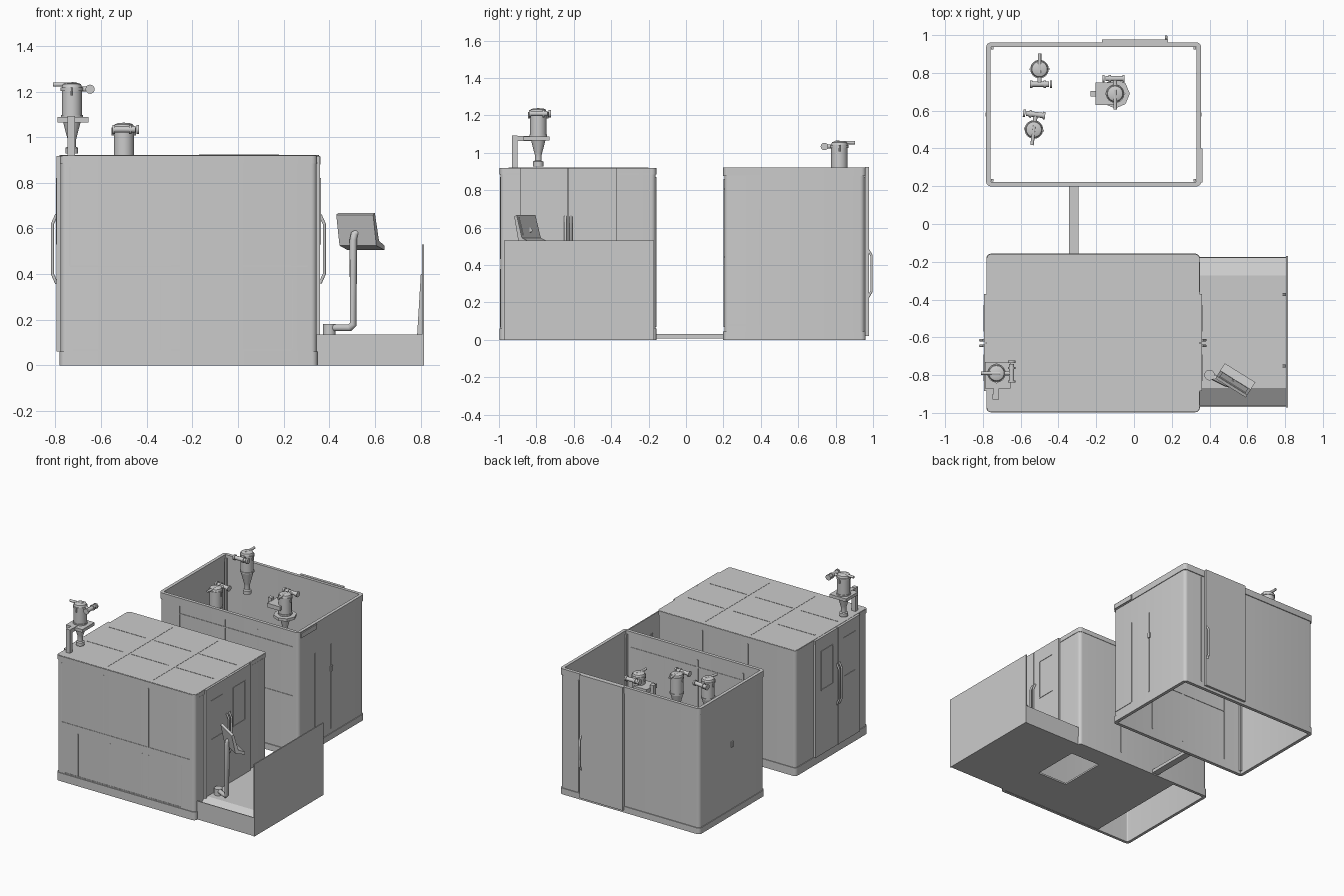
import bpy, bmesh, math
from mathutils import Vector, Matrix

if "Cube" in bpy.data.objects:
    bpy.data.objects.remove(bpy.data.objects["Cube"])


def add_mesh(name, verts, faces, smooth=False):
    me = bpy.data.meshes.new(name)
    me.from_pydata(verts, [], faces)
    bm = bmesh.new()
    bm.from_mesh(me)
    bmesh.ops.recalc_face_normals(bm, faces=bm.faces)
    bm.to_mesh(me)
    bm.free()
    ob = bpy.data.objects.new(name, me)
    bpy.context.collection.objects.link(ob)
    if smooth:
        bpy.ops.object.select_all(action='DESELECT')
        ob.select_set(True)
        bpy.context.view_layer.objects.active = ob
        bpy.ops.object.shade_smooth_by_angle(angle=math.radians(35))
    return ob


def prism(name, profile, place, a, b):
    """Extrude a 2D profile from a to b; place(u, v, t) gives the 3D point."""
    n = len(profile)
    verts = [place(u, v, t) for t in (a, b) for u, v in profile]
    faces = [list(range(n)), list(range(n, 2 * n))]
    faces += [[i, (i + 1) % n, n + (i + 1) % n, n + i] for i in range(n)]
    return add_mesh(name, verts, faces)


def box(name, x0, x1, y0, y1, z0, z1):
    return prism(name, [(x0, y0), (x1, y0), (x1, y1), (x0, y1)], lambda u, v, t: (u, v, t), z0, z1)


def rounded(x0, x1, y0, y1, r):
    pts = []
    for k, (cx, cy) in enumerate([(x1 - r, y1 - r), (x0 + r, y1 - r), (x0 + r, y0 + r), (x1 - r, y0 + r)]):
        for i in range(6):
            a = math.pi / 2 * (k + i / 5)
            pts.append((cx + r * math.cos(a), cy + r * math.sin(a)))
    return pts


def shell(name, x0, x1, y0, y1, z0, z1, t, r=0.025, roof=0):
    """Rounded hollow cabinet, open below; roof is its thickness or 0 for open."""
    out, inn = rounded(x0, x1, y0, y1, r), rounded(x0 + t, x1 - t, y0 + t, y1 - t, max(r - t, 0.004))
    n = len(out)
    verts = [(x, y, z0) for x, y in out] + [(x, y, z1) for x, y in out]
    verts += [(x, y, z1 - roof) for x, y in inn] + [(x, y, z0) for x, y in inn]
    faces = []
    for band in range(4):
        if roof and band == 1:
            continue
        a, b = band * n, (band + 1) % 4 * n
        faces += [[a + i, a + (i + 1) % n, b + (i + 1) % n, b + i] for i in range(n)]
    if roof:
        faces += [list(range(n, 2 * n)), list(range(2 * n, 3 * n))]
    return add_mesh(name, verts, faces, True)


def lathe(name, profile, mat, seg=28):
    verts, faces, n = [], [], len(profile)
    for i in range(seg):
        a = 2 * math.pi * i / seg
        verts += [mat @ Vector((r * math.cos(a), r * math.sin(a), z)) for r, z in profile]
        j = (i + 1) % seg
        faces += [[i * n + k, j * n + k, j * n + k + 1, i * n + k + 1] for k in range(n - 1)]
    faces += [[i * n for i in range(seg)], [i * n + n - 1 for i in range(seg)]]
    return add_mesh(name, verts, faces, True)


def rod(name, p, q, r, seg=20):
    p, q = Vector(p), Vector(q)
    mat = Matrix.Translation(p) @ (q - p).to_track_quat('Z', 'Y').to_matrix().to_4x4()
    return lathe(name, [(r, 0), (r, (q - p).length)], mat, seg)


def tube(name, pts, r):
    cu = bpy.data.curves.new(name, 'CURVE')
    cu.dimensions, cu.bevel_depth, cu.bevel_resolution, cu.use_fill_caps = '3D', r, 3, True
    sp = cu.splines.new('POLY')
    sp.points.add(len(pts) - 1)
    for s, p in zip(sp.points, pts):
        s.co = (*p, 1)
    ob = bpy.data.objects.new(name, cu)
    bpy.context.collection.objects.link(ob)


def frame_x(name, x0, x1, y0, y1, z0, z1, w=0.006):
    for i, (a, b, c, d) in enumerate([(y0, y1, z0, z0 + w), (y0, y1, z1 - w, z1), (y0, y0 + w, z0, z1), (y1 - w, y1, z0, z1)]):
        box(f"{name}_{i}", x0, x1, a, b, c, d)


# Front cabinet: closed roof, open underside
shell("front_cabinet", -0.777, 0.345, -0.992, -0.162, 0, 0.92, 0.016, roof=0.014)
shell("front_skirt", -0.782, 0.349, -0.997, -0.157, 0, 0.06, 0.02)
shell("front_top_rim", -0.78, 0.347, -0.996, -0.159, 0.885, 0.918, 0.02)

# Panel seams of the front face and roof
yf = (-0.995, -0.985)
for i, x in enumerate((-0.737, -0.397, -0.033)):
    box(f"upper_seam_{i}", x - 0.003, x + 0.003, *yf, 0.435, 0.87)
for i, x in enumerate((-0.605, -0.34, -0.08, -0.03, 0.237)):
    box(f"lower_seam_{i}", x - 0.003, x + 0.003, *yf, 0.07, 0.38)
box("middle_seam", -0.737, 0.305, *yf, 0.432, 0.438)
box("bottom_seam", -0.72, 0.237, *yf, 0.066, 0.07)
for j, y in enumerate((-0.44, -0.705)):
    for i, x in enumerate((-0.74, -0.37, -0.005)):
        box(f"roof_seam_{j}_{i}", x, x + 0.3, y - 0.003, y + 0.003, 0.915, 0.922)
for i, x in enumerate((-0.39, -0.02)):
    box(f"roof_cross_seam_{i}", x - 0.002, x + 0.002, -0.95, -0.2, 0.915, 0.9215)
    box(f"back_seam_{i}", x - 0.003, x + 0.003, -0.17, -0.158, 0.07, 0.87)

# Side doors with handles, mirrored left and right
for side, xa, xb, xh in (("left", -0.765, -0.795, -0.813), ("right", 0.335, 0.36, 0.378)):
    lo, hi = min(xa, xb), max(xa, xb)
    s = 1 if xb > 0 else -1
    box(f"{side}_door_front", lo, hi, -0.885, -0.632, 0.06, 0.918)
    box(f"{side}_door_back", lo, hi, -0.628, -0.37, 0.06, 0.918)
    for k, y in enumerate((-0.645, -0.615)):
        tube(f"{side}_handle_{k}", [(xb, y, 0.36), (xh, y, 0.4), (xh, y, 0.62), (xb, y, 0.66)], 0.007)
    for k, (a, b) in enumerate(((-0.83, -0.69), (-0.57, -0.43))):
        a0, a1 = sorted((xb - s * 0.002, xb + s * 0.003))
        frame_x(f"{side}_window_{k}", a0, a1, a, b, 0.53, 0.82)
    for k, (a, b) in enumerate(((-0.96, -0.89), (-0.36, -0.2))):
        box(f"{side}_header_seam_{k}", *sorted((xa, xa + s * 0.0135)), a, b, 0.885, 0.89)

# Cabinet floor with an opening
for i, (a, b, c, d) in enumerate([(-0.5, 0.06, -0.98, -0.175), (0.3, 0.345, -0.98, -0.175), (0.06, 0.3, -0.98, -0.65), (0.06, 0.3, -0.3, -0.175)]):
    box(f"cabinet_floor_{i}", a, b, c, d, 0.002, 0.014)

# Operator platform with sloped edges and end guard
prism("platform", [(-0.968, 0), (-0.968, 0.068), (-0.868, 0.135), (-0.272, 0.135), (-0.175, 0.068), (-0.175, 0)],
      lambda u, v, t: (t, u, v), 0.345, 0.808)
for k, y in enumerate((-0.968, -0.181)):
    box(f"platform_edge_{k}", 0.345, 0.808, y, y + 0.006, 0, 0.135)
box("end_guard", 0.806, 0.814, -0.972, -0.17, 0, 0.53)
for k, y in enumerate((-0.76, -0.38)):
    prism(f"guard_brace_{k}", [(0.808, 0.135), (0.785, 0.135), (0.801, 0.4), (0.808, 0.4)],
          lambda u, v, t: (u, t, v), y, y + 0.015)

# Operator console
rod("console_base", (0.4, -0.8, 0.13), (0.4, -0.8, 0.182), 0.028)
tube("console_arm", [(0.4, -0.8, 0.165), (0.49, -0.845, 0.165), (0.505, -0.85, 0.18), (0.505, -0.85, 0.55),
                     (0.51, -0.85, 0.575), (0.535, -0.835, 0.59)], 0.016)
W, N, C = Vector((0.85, -0.53, 0)), Vector((0.53, 0.85, 0)), Vector((0.535, -0.83, 0))
on_console = lambda u, v, t: C + N * u + W * t + Vector((0, 0, v))
prism("console_screen", [(-0.045, 0.66), (-0.03, 0.667), (0.004, 0.545), (0.05, 0.525), (0.05, 0.505), (-0.018, 0.525)], on_console, -0.095, 0.095)
prism("screen_glass", [(-0.03, 0.655), (-0.023, 0.655), (0.003, 0.562), (-0.004, 0.562)], on_console, -0.08, 0.08)

# Duct joining the two cabinets
box("floor_duct", -0.345, -0.295, -0.17, 0.21, 0.008, 0.032)

# Rear cabinet: open above and below
shell("rear_cabinet", -0.778, 0.35, 0.205, 0.955, 0, 0.918, 0.014)
for n, z0, z1 in (("bottom", 0, 0.045), ("top", 0.875, 0.922)):
    shell(f"rear_{n}_rim", -0.783, 0.355, 0.199, 0.961, z0, z1, 0.024)
for i, x in enumerate((-0.757, 0.315)):
    for j, y in enumerate((0.225, 0.923)):
        box(f"corner_post_{i}_{j}", x, x + 0.014, y, y + 0.014, 0.02, 0.9)
for i, (y, z1) in enumerate(((0.393, 0.7), (0.577, 0.7))):
    box(f"rear_side_seam_{i}", 0.345, 0.3535, y - 0.003, y + 0.003, 0.08, z1)
box("rear_side_base_seam", 0.345, 0.3535, 0.22, 0.393, 0.077, 0.082)
for i, x in enumerate((-0.786, 0.348)):
    box(f"side_latch_{i}", x, x + 0.01, 0.57, 0.59, 0.5, 0.54)
box("side_guide", 0.35, 0.362, 0.22, 0.4, 0.88, 0.915)
for i, x in enumerate((-0.62, -0.25, 0.02)):
    box(f"inner_wall_seam_{i}", x - 0.004, x + 0.004, 0.2015, 0.222, 0.07, 0.86)
for i, z in enumerate((0.44, 0.8)):
    box(f"inner_wall_rail_{i}", -0.62, 0.3, 0.2015, 0.222, z, z + 0.008)

# Rear sliding door
box("rear_door", -0.17, 0.18, 0.957, 0.978, 0.02, 0.925)
box("rear_door_seam", 0.2, 0.206, 0.95, 0.96, 0.05, 0.87)
tube("rear_door_handle", [(0.17, 0.975, 0.23), (0.17, 0.992, 0.26), (0.17, 0.992, 0.45), (0.17, 0.975, 0.48)], 0.007)


# Material hoppers: d is the direction of the side valve
def hopper(name, x, y, top, deg):
    a = math.radians(deg)
    d, s = Vector((math.cos(a), math.sin(a), 0)), Vector((-math.sin(a), math.cos(a), 0))
    o = Vector((x, y, top))
    up = lambda z: Vector((0, 0, z))
    lathe(f"{name}_body", [(0.028, -0.31), (0.028, -0.285), (0.018, -0.28), (0.018, -0.25), (0.022, -0.235),
                           (0.044, -0.15), (0.048, -0.15), (0.048, -0.14), (0.044, -0.14), (0.044, -0.035),
                           (0.049, -0.035), (0.049, -0.02), (0.044, -0.02), (0.04, -0.006), (0.025, 0)],
          Matrix.Translation(o))
    rod(f"{name}_valve_stem", o + up(-0.028), o + d * 0.08 + up(-0.028), 0.011)
    v = o + d * 0.08 + up(-0.028)
    rod(f"{name}_valve", v - s * 0.045, v + s * 0.05, 0.014)
    for k, t in enumerate((-0.05, 0.022, 0.055)):
        rod(f"{name}_valve_collar_{k}", v + s * t, v + s * (t + 0.012), 0.02)
    rod(f"{name}_lid_lever", o + d * 0.02 + up(-0.006), o - d * 0.083 + up(-0.008), 0.009)
    for k in (-1, 1):
        rod(f"{name}_clip_{k}", o + s * k * 0.048 + up(-0.055), o + s * k * 0.048 + up(-0.02), 0.006, 10)


hopper("rear_hopper_a", -0.5, 0.82, 1.062, -90)
hopper("rear_hopper_b", -0.53, 0.5, 0.915, 83)
hopper("rear_hopper_c", -0.1, 0.69, 0.91, 90)
hopper("roof_hopper", -0.728, -0.79, 1.238, 0)

# Hopper brackets
rod("rear_hopper_flange", (-0.1, 0.69, 0.735), (-0.1, 0.69, 0.755), 0.078, 8)
box("rear_hopper_bracket", -0.205, -0.1, 0.63, 0.75, 0.8, 0.83)
box("rear_hopper_mount", -0.23, -0.2, 0.675, 0.705, 0.78, 0.85)
box("roof_hopper_plate", -0.79, -0.655, -0.87, -0.73, 1.065, 1.088)
box("roof_hopper_arm", -0.745, -0.715, -0.925, -0.78, 1.062, 1.09)
box("roof_hopper_post", -0.748, -0.715, -0.93, -0.9, 0.918, 1.092)
